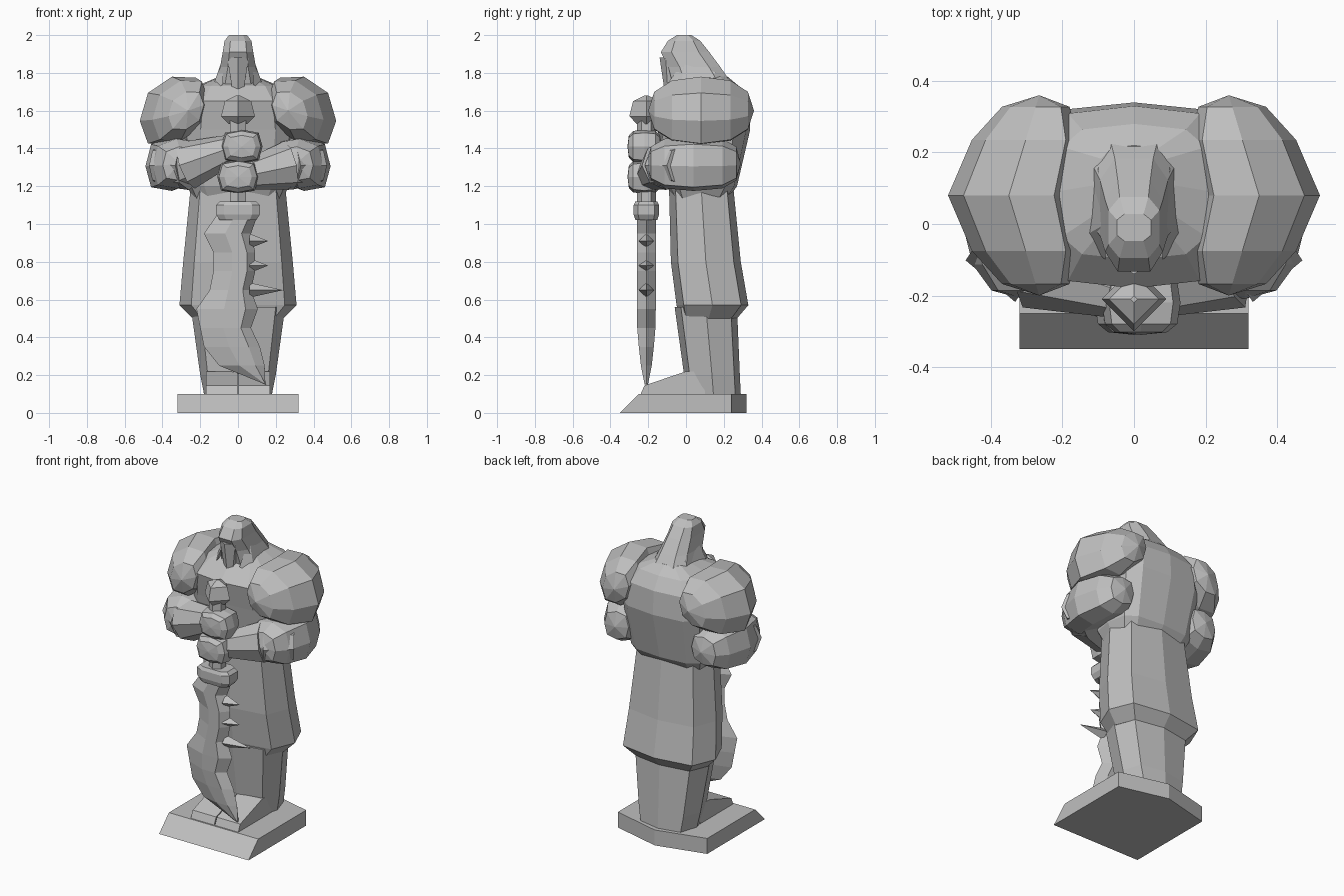
import bpy, bmesh, math
from mathutils import Matrix, Vector

cube = bpy.data.objects.get("Cube")
if cube:
    bpy.data.objects.remove(cube, do_unlink=True)

stone = bpy.data.materials.new("grey stone")
stone.use_nodes = True
grey = (.52, .52, .52, 1)
stone.diffuse_color = grey
stone.node_tree.nodes["Principled BSDF"].inputs["Base Color"].default_value = grey


def soften(value, power):
    """Push a unit coordinate outwards to make rounds squarer."""
    return math.copysign(abs(value) ** power, value)


def finish(name, bm, side=1):
    """Turn a bmesh into a flat shaded object, mirrored when side is negative."""
    for v in bm.verts:
        v.co.x *= side
    bmesh.ops.recalc_face_normals(bm, faces=bm.faces)
    mesh = bpy.data.meshes.new(name)
    bm.to_mesh(mesh)
    bm.free()
    mesh.materials.append(stone)
    obj = bpy.data.objects.new(name, mesh)
    bpy.context.collection.objects.link(obj)


def skin(name, loops):
    """Join equal loops of points into one closed solid."""
    bm = bmesh.new()
    rows = [[bm.verts.new(point) for point in loop] for loop in loops]
    for low, high in zip(rows, rows[1:]):
        for i in range(len(low)):
            bm.faces.new((low[i - 1], low[i], high[i], high[i - 1]))
    bm.faces.new(rows[0])
    bm.faces.new(rows[-1])
    finish(name, bm)


def body(name, rings, sides=8, power=.65, turn=0):
    """Upright symmetric loft from (height, half width, front, back) rings."""
    loops = []
    for z, width, front, back in rings:
        loop = []
        for i in range(sides):
            angle = math.tau * (i + turn) / sides
            x = soften(math.cos(angle), power) * width
            y = soften(math.sin(angle), power) * (back - front) / 2
            loop.append((x, y + (front + back) / 2, z))
        loops.append(loop)
    skin(name, loops)


def hull(name, points, side=1):
    """Convex solid around a few corner points."""
    bm = bmesh.new()
    for point in points:
        bm.verts.new(point)
    bmesh.ops.convex_hull(bm, input=bm.verts)
    finish(name, bm, side)


def ball(name, centre, radii, lean=0, pull=0, power=.8, side=1):
    """Faceted muscle mass, leaning inwards, with poles pulled to the middle."""
    bm = bmesh.new()
    bmesh.ops.create_uvsphere(bm, u_segments=8, v_segments=6, radius=1)
    for v in bm.verts:
        x, z, y = [soften(value, power) for value in v.co]
        unit = (x - pull * abs(y), y, z - lean * x)
        v.co = [c + r * u for c, r, u in zip(centre, radii, unit)]
    finish(name, bm, side)


def taper(name, start, end, r_start, r_end, sides=4, side=1):
    """Straight tapered limb between two points."""
    bm = bmesh.new()
    start, end = Vector(start), Vector(end)
    span = end - start
    turn = span.to_track_quat("Z", "Y").to_matrix().to_4x4()
    bmesh.ops.create_cone(bm, cap_ends=True, segments=sides, radius1=r_start,
                          radius2=r_end, depth=span.length,
                          matrix=Matrix.Translation((start + end) / 2) @ turn)
    finish(name, bm, side)


# Plinth with a sloped front and a pointed back
plinth = [(0, .32, 0), (0, .32, .1)]
for x in (-.32, .32):
    plinth += [(x, -.35, 0), (x, -.25, .1), (x, .24, 0), (x, .24, .1)]
hull("plinth", plinth)

# Robe: lower legs and an overskirt flared at the sides and back
body("lower_robe", [(.1, .18, 0, .29), (.2, .2, -.01, .285), (.56, .25, -.06, .27)])
body("overskirt", [(.5, .24, -.03, .27), (.57, .31, -.05, .33),
                   (.8, .29, -.08, .29), (1.2, .25, -.09, .25)])

# Torso with a broad back and sloping neck muscles
body("torso", [(1.1, .22, -.05, .2), (1.2, .27, -.1, .27), (1.5, .3, -.15, .34),
               (1.65, .28, -.18, .33), (1.73, .22, -.1, .28), (1.78, .1, 0, .22)],
     sides=12, power=.6)

# Hooded head and beard
body("head", [(1.7, .14, -.07, .28), (1.83, .1, -.1, .19), (1.91, .085, -.14, .13),
              (1.97, .075, -.1, .08), (2, .05, -.05, .03)], turn=.5)
taper("beard", (0, -.075, 1.88), (0, -.08, 1.68), .065, .03, sides=6)

for side, word in ((1, "left"), (-1, "right")):
    # Hood flap beside the neck
    hull(word + "_hood_flap", [(.1, .16, 1.8), (.08, 0, 1.88),
                               (.15, -.04, 1.68), (.08, -.1, 1.74)], side)
    # Shoulder and elbow masses
    ball(word + "_shoulder", (.35, .08, 1.6), (.17, .28, .18), .3, .5, .85, side)
    ball(word + "_elbow", (.35, .04, 1.32), (.14, .25, .145), .1, .3, .7, side)
    # Forearms cross the chest, the right wrist above the left
    wrist = 1.25 if side > 0 else 1.41
    taper(word + "_arm_bend", (.41, -.01, 1.31), (.26, -.11, 1.31), .11, .13, 8, side)
    taper(word + "_forearm", (.27, -.11, 1.31), (0, -.2, wrist), .13, .07, 8, side)
    ball(word + "_fist", (-.02 if side < 0 else 0, -.22, wrist), (.11, .09, .09), power=.6, side=side)
    # Foot with a sloped top
    foot = []
    for x in (.003, .17):
        foot += [(x, -.24, .1), (x, -.22, .145), (x, 0, .22), (x, .1, .1), (x, .1, .22)]
    hull(word + "_foot", foot, side)

# Sword grip, pommel and guard
depth = -.21
taper("grip", (0, depth, 1), (0, depth, 1.55), .05, .05, sides=6)
body("pommel", [(z, w, depth - w, depth + w) for z, w in
                ((1.53, .05), (1.57, .09), (1.65, .07), (1.68, .01))], sides=4, power=1)
body("guard", [(z, w, depth - w / 2 - .01, depth + w / 2 + .01) for z, w in
               ((1.02, .1), (1.05, .12), (1.1, .12), (1.12, .1))], power=.5, turn=.5)

# Curved blade: wavy spine sweeping out to the tip, cutting edge at even steps
edges = (-.11, -.18, -.13, -.13, -.15, -.22, -.2, -.18, -.1, .15)
blade = []
for i, edge in enumerate(edges):
    z = 1.05 - i / 10
    spine = .085 + .02 * math.cos(math.tau * i / 2.5) + max(0, .45 - z) / 4
    thick = .05 * math.sqrt(min(1, (z - .14) * 3))
    middle = edge + (spine - edge) * .45
    back = edge + (spine - edge) * .8
    blade.append([(edge, depth, z), (middle, depth - thick, z), (back, depth - thick, z),
                  (spine, depth, z), (back, depth + thick, z), (middle, depth + thick, z)])
skin("blade", blade)

# Spikes along the spine, the lowest one longest
for i in range(3):
    z = .91 - .13 * i
    taper("blade_spike", (.06, depth, z), (.16 + .04 * i * (i - 1), depth, z), .04, 0)
